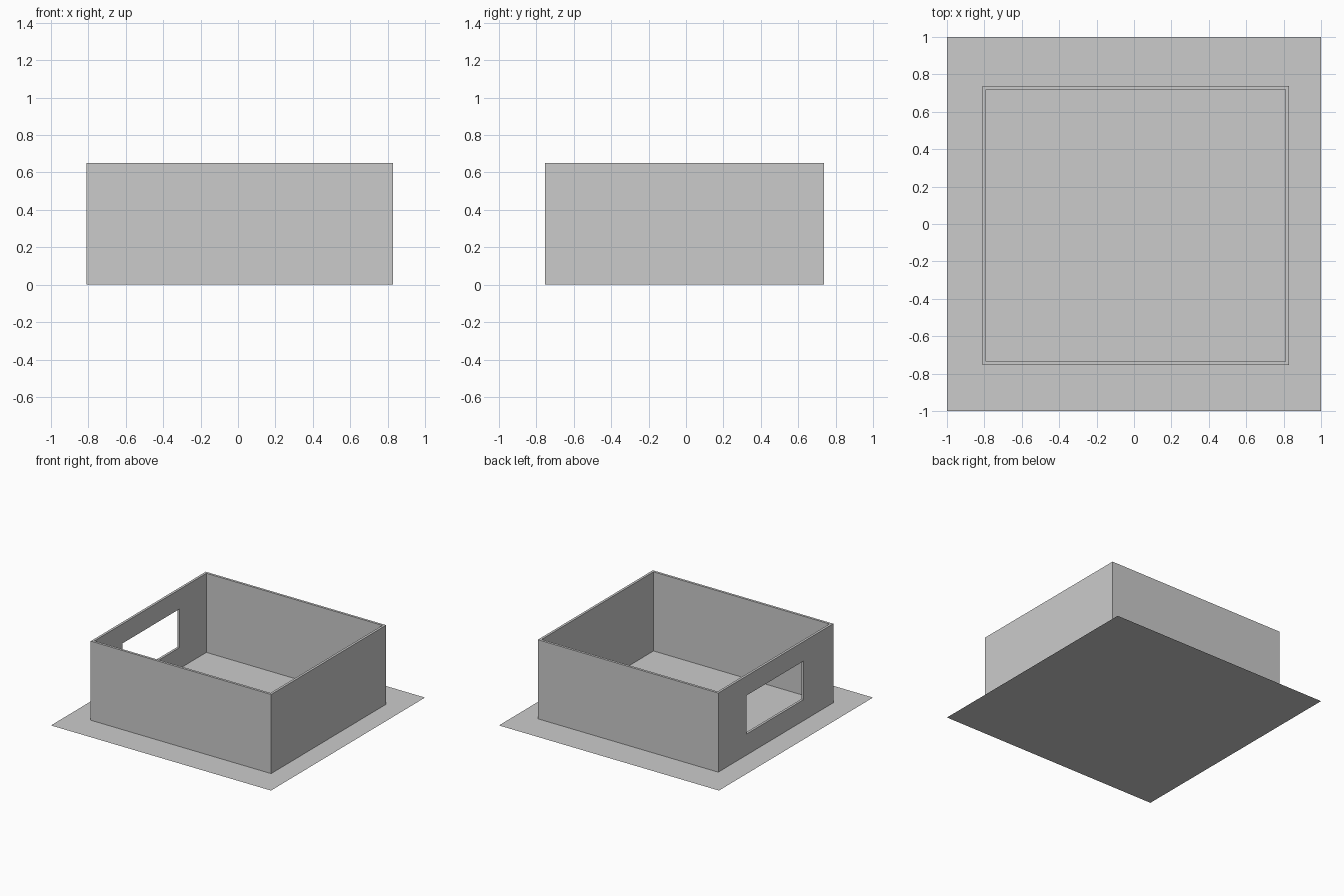
import bpy

if "Cube" in bpy.data.objects:
    bpy.data.objects.remove(bpy.data.objects["Cube"])


def box(name, lo, hi):
    """Axis-aligned box between two corners."""
    centre = [(a + b) / 2 for a, b in zip(lo, hi)]
    bpy.ops.mesh.primitive_cube_add(size=1, location=centre)
    ob = bpy.context.object
    ob.name = name
    ob.scale = [b - a for a, b in zip(lo, hi)]
    bpy.ops.object.transform_apply(location=True, rotation=False, scale=True)
    return ob


def cut(target, cutter):
    """Subtract a hidden cutter from the target."""
    cutter.hide_render = True
    cutter.display_type = 'WIRE'
    mod = target.modifiers.new(cutter.name, 'BOOLEAN')
    mod.operation = 'DIFFERENCE'
    mod.solver = 'EXACT'
    mod.object = cutter


X0, X1, Y0, Y1 = -0.81, 0.83, -0.755, 0.738   # outer wall limits
HEIGHT, T = 0.65, 0.02                        # wall height and thickness

# Flat floor sheet
bpy.ops.mesh.primitive_plane_add(size=2)
bpy.context.object.name = "floor"

# Open-topped room walls
walls = box("walls", (X0, Y0, 0), (X1, Y1, HEIGHT))
cut(walls, box("room_cutter", (X0 + T, Y0 + T, -0.1), (X1 - T, Y1 - T, HEIGHT + 0.1)))

# Window opening in the left wall
cut(walls, box("window_cutter", (X0 - 0.1, -0.37, 0.173), (X0 + 0.1, 0.37, 0.49)))
